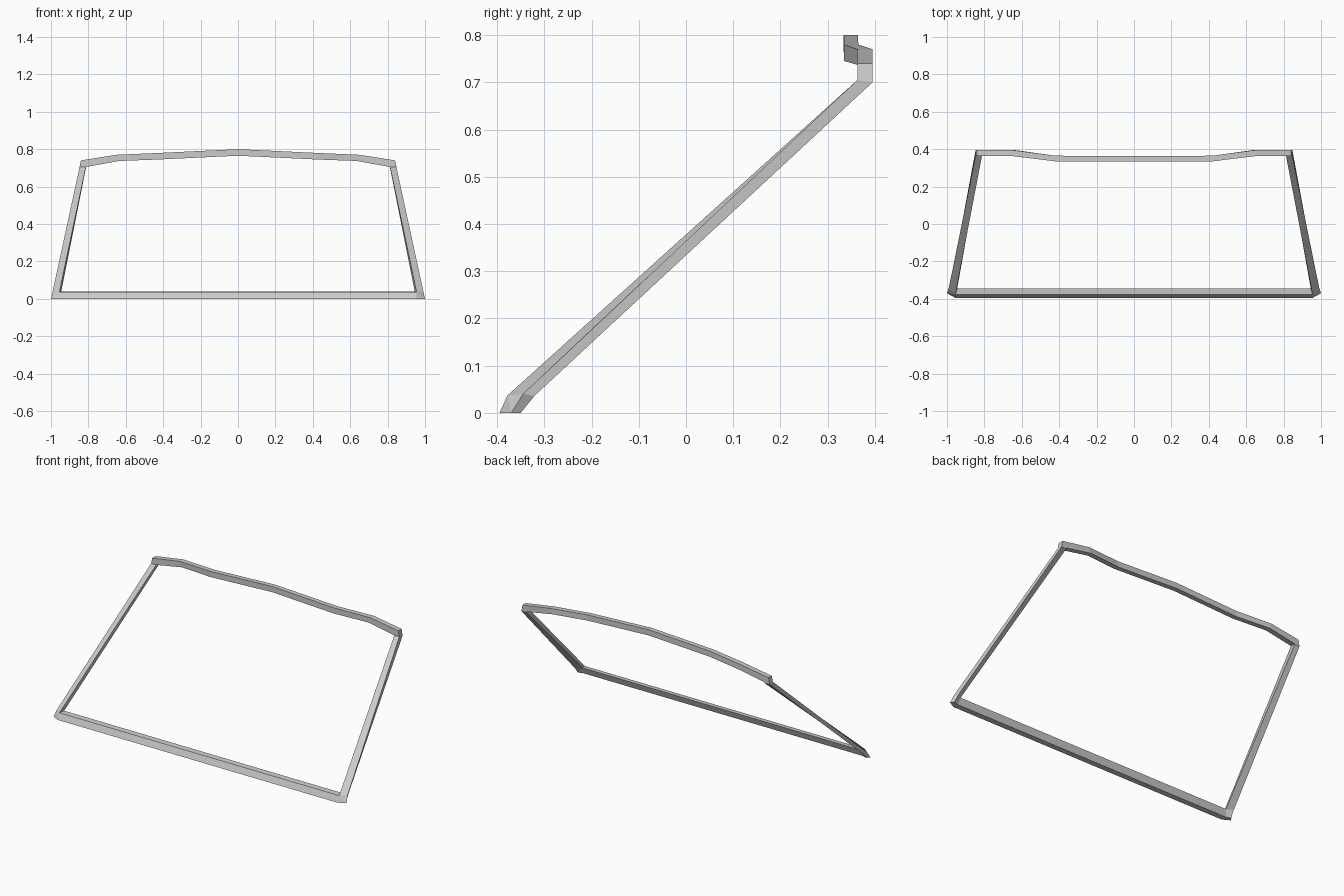
import bpy, bmesh

if "Cube" in bpy.data.objects:
    bpy.data.objects.remove(bpy.data.objects["Cube"])


def loft_half(name, sections):
    """Skin four-sided sections along the half path, then mirror across x = 0."""
    bm = bmesh.new()
    rings = [[bm.verts.new(p) for p in s] for s in sections]
    for a, b in zip(rings, rings[1:]):
        for i in range(4):
            j = (i + 1) % 4
            bm.faces.new((a[i], a[j], b[j], b[i]))
    bmesh.ops.remove_doubles(bm, verts=bm.verts, dist=0.0005)
    bmesh.ops.recalc_face_normals(bm, faces=bm.faces)
    # make sure the open tube faces outward: front rail face must look to -y
    bm.normal_update()
    front = min(bm.faces, key=lambda f: f.calc_center_median().y)
    if front.normal.y > 0:
        bmesh.ops.reverse_faces(bm, faces=bm.faces)
    mesh = bpy.data.meshes.new(name)
    bm.to_mesh(mesh)
    bm.free()
    obj = bpy.data.objects.new(name, mesh)
    bpy.context.collection.objects.link(obj)
    mod = obj.modifiers.new("mirror", 'MIRROR')
    mod.use_clip = True
    mod.merge_threshold = 0.001
    return obj


def header(x_out, x_in, y, z_out, z_in, depth=0.03):
    """Section of the bowed top rail."""
    return [(x_out, y, z_out), (x_in, y, z_in),
            (x_in, y + depth, z_in), (x_out, y + depth, z_out)]


# order in each section: front outer, front inner, back inner, back outer
front_in = (0.955, -0.378, 0.037)
back_in = (0.945, -0.345, 0.04)

sections = [
    # bottom rail
    [(0, -0.395, 0), (0, -0.378, 0.037), (0, -0.345, 0.04), (0, -0.36, 0)],
    [(0.955, -0.395, 0), front_in, back_in, (0.955, -0.36, 0)],
    # chamfered lower corner
    [(1.0, -0.37, 0), front_in, back_in, (0.985, -0.35, 0)],
    # raked side post
    [(0.991, -0.345, 0.04), front_in, back_in, (0.98, -0.321, 0.036)],
    [(0.847, 0.363, 0.705), (0.813, 0.363, 0.705),
     (0.813, 0.395, 0.70), (0.847, 0.395, 0.70)],
    # upper corner and bowed top rail
    header(0.84, 0.813, 0.363, 0.74, 0.705, 0.032),
    header(0.65, 0.635, 0.363, 0.77, 0.737, 0.032),
    header(0.42, 0.42, 0.335, 0.78, 0.745),
    header(0, 0, 0.334, 0.80, 0.765),
]
loft_half("windshield_frame", sections)
